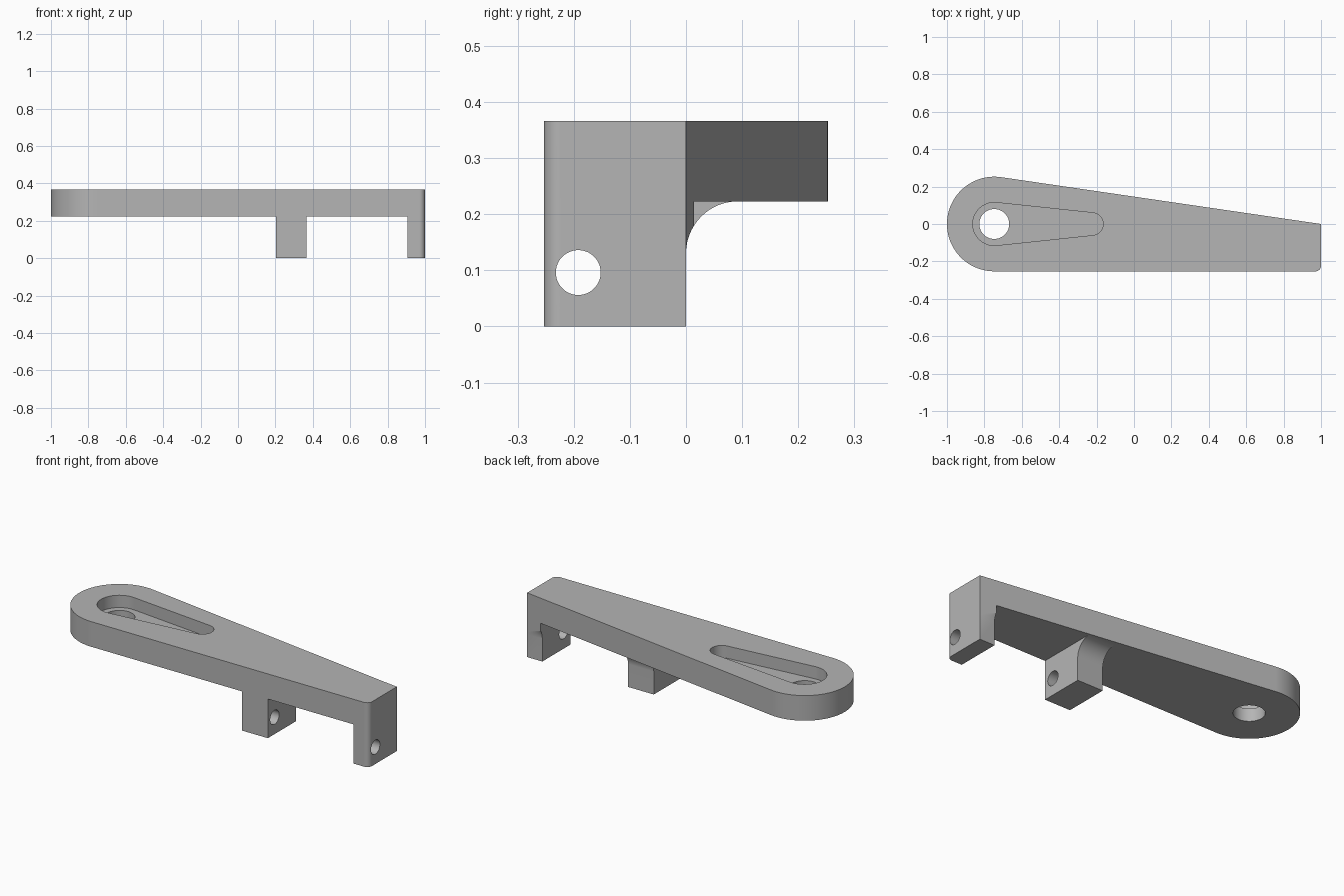
import bpy, bmesh, math

cube = bpy.data.objects.get("Cube")
if cube:
    bpy.data.objects.remove(cube, do_unlink=True)

HEIGHT, UNDERSIDE = 0.366, 0.223     # top of the arm, bottom of its plate
HUB_X, HUB_R = -0.747, 0.253         # rounded end of the arm


def arc(cx, cy, r, start, end, n=24):
    """Points on an arc, angles in degrees."""
    angles = [math.radians(start + (end - start) * i / n) for i in range(n + 1)]
    return [(cx + r * math.cos(a), cy + r * math.sin(a)) for a in angles]


def prism(name, points, low, high, axis="z"):
    """Extrude a closed 2D profile along z (profile in xy) or x (profile in yz)."""
    bm = bmesh.new()
    place = (lambda p: (p[0], p[1], low)) if axis == "z" else (lambda p: (low, p[0], p[1]))
    face = bm.faces.new([bm.verts.new(place(p)) for p in points])
    grown = bmesh.ops.extrude_face_region(bm, geom=[face])["geom"]
    step = (0, 0, high - low) if axis == "z" else (high - low, 0, 0)
    bmesh.ops.translate(bm, vec=step, verts=[v for v in grown if isinstance(v, bmesh.types.BMVert)])
    bmesh.ops.recalc_face_normals(bm, faces=bm.faces)
    mesh = bpy.data.meshes.new(name)
    bm.to_mesh(mesh)
    bm.free()
    obj = bpy.data.objects.new(name, mesh)
    bpy.context.collection.objects.link(obj)
    return obj


def rect(x0, x1, y0, y1):
    return [(x0, y0), (x1, y0), (x1, y1), (x0, y1)]


def cut(target, cutter):
    """Subtract the cutter for good, then remove it."""
    cutter.hide_render = True
    mod = target.modifiers.new("cut", "BOOLEAN")
    mod.operation, mod.solver, mod.object = "DIFFERENCE", "EXACT", cutter
    bpy.ops.object.modifier_apply(modifier=mod.name)
    bpy.data.objects.remove(cutter, do_unlink=True)


# Tapered arm outline at full height
tangent = math.degrees(math.acos(HUB_R / (1 - HUB_X)))
outline = arc(HUB_X, 0, HUB_R, tangent, 270, 56)
outline += arc(0.97, 0.03 - HUB_R, 0.03, 270, 360, 10) + [(1, 0)]
arm = prism("lever_arm", outline, 0, HEIGHT)
bpy.context.view_layer.objects.active = arm
arm.select_set(True)

# Clear the underside, leaving the middle and end lugs
for x0, x1 in ((-1.2, 0.203), (0.365, 0.905)):
    cut(arm, prism("underside_cutter", rect(x0, x1, -0.5, 0.5), -0.1, UNDERSIDE))

# Back of the lugs, with a concave fillet up to the plate
FILLET = 0.093
back = [(0, -0.1)] + arc(FILLET, UNDERSIDE - FILLET, FILLET, 180, 90, 20)
back += [(0.5, UNDERSIDE), (0.5, -0.1)]
cut(arm, prism("fillet_cutter", back, 0.1, 1.2, "x"))

# Pin hole through both lugs
cut(arm, prism("pin_cutter", arc(-0.192, 0.096, 0.04, 0, 352.5, 47), 0.1, 1.2, "x"))

# Tapered pocket in the top and the pivot hole through its floor
TIP_X, TIP_R, POCKET_R = -0.225, 0.06, 0.115
side = math.degrees(math.acos((POCKET_R - TIP_R) / (TIP_X - HUB_X)))
pocket = arc(HUB_X, 0, POCKET_R, side, 360 - side, 36) + arc(TIP_X, 0, TIP_R, -side, side)
cut(arm, prism("pocket_cutter", pocket, HEIGHT - 0.07, HEIGHT + 0.1))
cut(arm, prism("pivot_cutter", arc(HUB_X, 0, 0.08, 0, 354, 59), 0.1, HEIGHT + 0.1))

# Plain grey finish
grey = bpy.data.materials.new("plain_grey")
grey.use_nodes = True
colour = (0.46, 0.46, 0.46, 1)
grey.diffuse_color = colour
grey.node_tree.nodes["Principled BSDF"].inputs["Base Color"].default_value = colour
arm.data.materials.clear()
arm.data.materials.append(grey)

# Smooth curved walls, crisp edges
bpy.ops.object.shade_smooth_by_angle(angle=math.radians(30))
weighted = arm.modifiers.new("weighted_normals", "WEIGHTED_NORMAL")
weighted.keep_sharp = True
